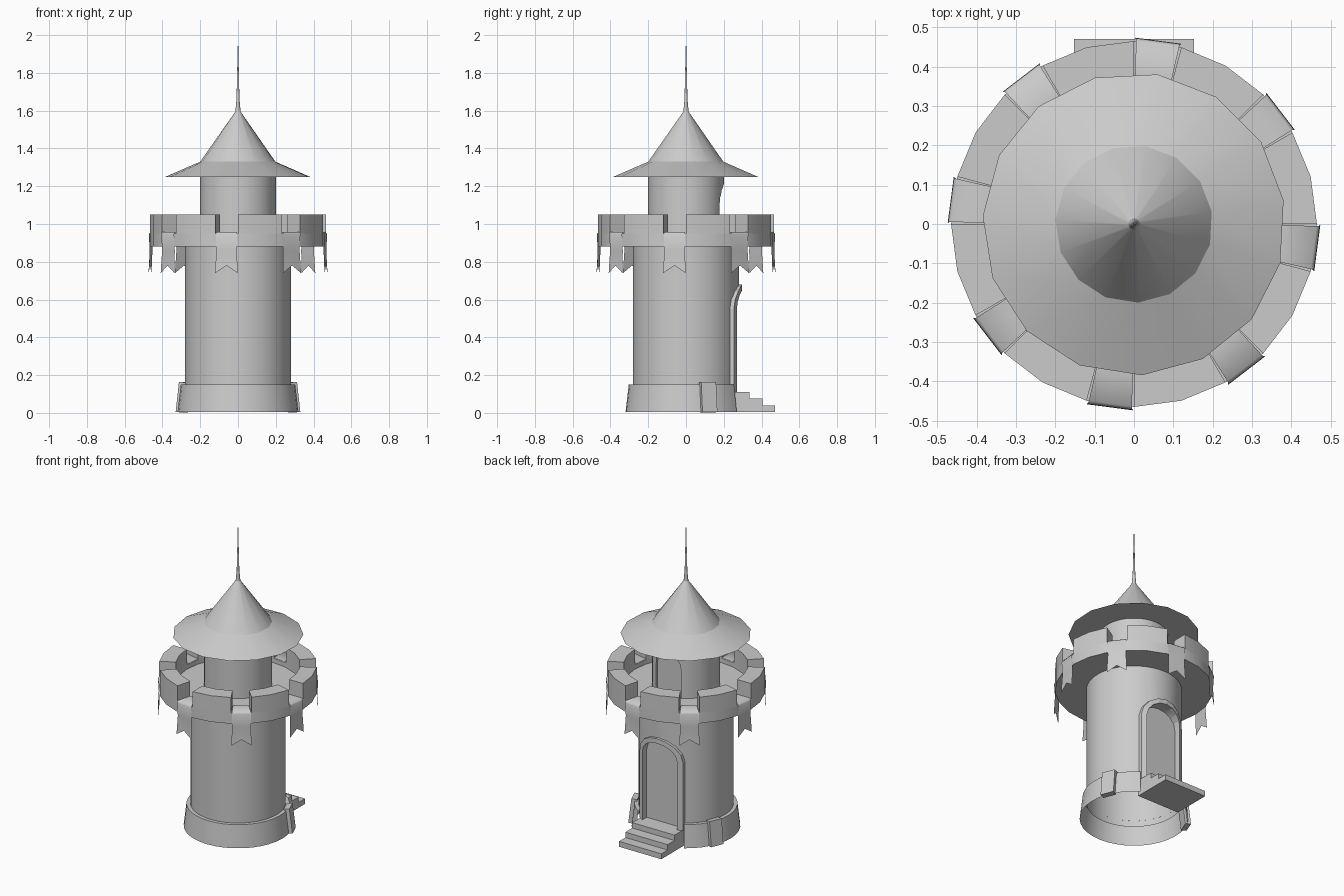
import bpy, bmesh, math
from mathutils import Matrix

if "Cube" in bpy.data.objects:
    bpy.data.objects.remove(bpy.data.objects["Cube"])


def make(name, verts, faces, smooth=None):
    me = bpy.data.meshes.new(name)
    me.from_pydata(verts, [], faces)
    bm = bmesh.new()
    bm.from_mesh(me)
    bmesh.ops.remove_doubles(bm, verts=bm.verts, dist=1e-5)
    bmesh.ops.recalc_face_normals(bm, faces=bm.faces)
    bm.to_mesh(me)
    bm.free()
    ob = bpy.data.objects.new(name, me)
    bpy.context.collection.objects.link(ob)
    if smooth:
        shade(ob, smooth)
    return ob


def shade(ob, deg):
    bpy.ops.object.select_all(action='DESELECT')
    ob.select_set(True)
    bpy.context.view_layer.objects.active = ob
    bpy.ops.object.shade_smooth_by_angle(angle=math.radians(deg))


def sweep(name, prof, a0, a1, n, closed=False, caps=False, smooth=None):
    """Turn an (r, z) profile about z from a0 to a1 degrees in n steps."""
    k = len(prof)
    verts = []
    for i in range(n + 1):
        a = math.radians(a0 + (a1 - a0) * i / n)
        verts += [(r * math.cos(a), r * math.sin(a), z) for r, z in prof]
    faces = []
    for i in range(n):
        for j in range(k if closed else k - 1):
            p, q = i * k + j, i * k + (j + 1) % k
            faces.append((p, q, q + k, p + k))
    if caps:
        faces += [tuple(range(k)), tuple(range(n * k, n * k + k))]
    return make(name, verts, faces, smooth)


def drum(name, r, z0, z1, n):
    ob = sweep(name, [(r, z0), (r, z1)], 0, 360, n)
    bm = bmesh.new()
    bm.from_mesh(ob.data)
    bmesh.ops.holes_fill(bm, edges=bm.edges)
    bmesh.ops.recalc_face_normals(bm, faces=bm.faces)
    bm.to_mesh(ob.data)
    bm.free()
    return ob


def arch(w, z0, spring, rise, n=8):
    pts = [(w, z0)]
    pts += [(w * math.cos(math.pi * i / n), spring + rise * math.sin(math.pi * i / n)) for i in range(n + 1)]
    return pts + [(-w, z0)]


def prism(name, outline, y0, y1):
    k = len(outline)
    verts = [(x, y, z) for y in (y0, y1) for x, z in outline]
    faces = [tuple(range(k)), tuple(range(k, 2 * k))]
    faces += [(i, (i + 1) % k, (i + 1) % k + k, i + k) for i in range(k)]
    return make(name, verts, faces)


def carve(ob, outline, y0, open_below):
    """Cut an arched recess with a flat back, then open the underside."""
    cutter = prism("cutter", outline, y0, 0.6)
    cutter.hide_render = True
    mod = ob.modifiers.new("recess", 'BOOLEAN')
    mod.operation = 'DIFFERENCE'
    mod.solver = 'EXACT'
    mod.object = cutter
    bpy.context.view_layer.objects.active = ob
    bpy.ops.object.modifier_apply(modifier=mod.name)
    bpy.data.objects.remove(cutter)
    bm = bmesh.new()
    bm.from_mesh(ob.data)
    low = [f for f in bm.faces if abs(f.normal.z) > 0.9 and f.calc_center_median().z < open_below]
    bmesh.ops.delete(bm, geom=low, context='FACES')
    bm.to_mesh(ob.data)
    bm.free()
    shade(ob, 30)


# Flared base, open behind for the steps
sweep("base", [(0.32, 0.005), (0.303, 0.15), (0.28, 0.15)], 123, 417, 30, smooth=30)

# Tower body and upper turret with recessed doors at the back
tower = drum("tower", 0.28, 0.11, 0.9, 40)
carve(tower, arch(0.125, 0.0, 0.55, 0.10), 0.225, 0.13)
turret = drum("turret", 0.2, 0.91, 1.3, 32)
carve(turret, arch(0.09, 0.8, 1.10, 0.11), 0.165, 0.915)

# Door frame bent round the tower
outer, inner = arch(0.155, 0.11, 0.55, 0.13), arch(0.125, 0.11, 0.55, 0.10)
verts, faces = [], []
for o, i in zip(outer, inner):
    for (x, z), r in ((o, 0.27), (o, 0.297), (i, 0.297), (i, 0.26)):
        verts.append((x, math.sqrt(r * r - x * x), z))
for s in range(len(outer) - 1):
    for j in range(4):
        p, q = s * 4 + j, s * 4 + (j + 1) % 4
        faces.append((p, q, q + 4, p + 4))
faces += [(0, 1, 2, 3), tuple(range(len(verts) - 4, len(verts)))]
make("door_frame", verts, faces)

# Steps
side = [(0.22, 0.005), (0.47, 0.005), (0.47, 0.04), (0.405, 0.04), (0.405, 0.075),
        (0.335, 0.075), (0.335, 0.11), (0.22, 0.11)]
steps = prism("steps", side, -0.152, 0.152)
steps.data.transform(Matrix(((0, 1, 0, 0), (1, 0, 0, 0), (0, 0, 1, 0), (0, 0, 0, 1))))
steps.data.flip_normals()

# Leaning stone blocks on the base
for name, ang in (("block_right", 22), ("block_left", 158)):
    bm = bmesh.new()
    bmesh.ops.create_cube(bm, size=1)
    bm.transform(Matrix.Rotation(math.radians(ang), 4, 'Z') @ Matrix.Translation((0.312, 0, 0.083))
                 @ Matrix.Rotation(-0.117, 4, 'Y') @ Matrix.Diagonal((0.035, 0.085, 0.16, 1)))
    me = bpy.data.meshes.new(name)
    bm.to_mesh(me)
    bm.free()
    bpy.context.collection.objects.link(bpy.data.objects.new(name, me))

# Parapet ring
sweep("parapet", [(0.27, 0.88), (0.465, 0.88), (0.465, 0.95), (0.367, 0.95), (0.367, 0.92), (0.19, 0.92)],
      0, 360, 24, smooth=20)

# Merlons with a swallow-tailed banner draped over each gap
for m in range(8):
    sweep(f"merlon_{m}", [(0.367, 0.945), (0.465, 0.945), (0.465, 1.05), (0.367, 1.05)],
          45 * m, 45 * m + 30, 2, closed=True, caps=True, smooth=20)
    a = math.radians(45 * m - 7.5)
    path = [(0.364, 0.955, 0.046), (0.461, 0.957, 0.055), (0.469, 0.945, 0.056),
            (0.464, 0.86, 0.055), (0.470, 0.74, 0.060)]
    verts, faces = [], []
    for i, (r, z, w) in enumerate(path):
        for s in (-1, 0, 1):
            zz = 0.78 if i == 4 and s == 0 else z
            t = s * w
            verts.append((r * math.cos(a) - t * math.sin(a), r * math.sin(a) + t * math.cos(a), zz))
    for i in range(4):
        for j in range(2):
            p = i * 3 + j
            faces.append((p, p + 1, p + 4, p + 3))
    make(f"banner_{m}", verts, faces, smooth=60)

# Roof with wide eaves and needle spire
sweep("roof", [(0.19, 1.25), (0.385, 1.25), (0.2, 1.33), (0.014, 1.595), (0.008, 1.66), (0.0, 2.0)],
      9, 369, 15, smooth=25)
